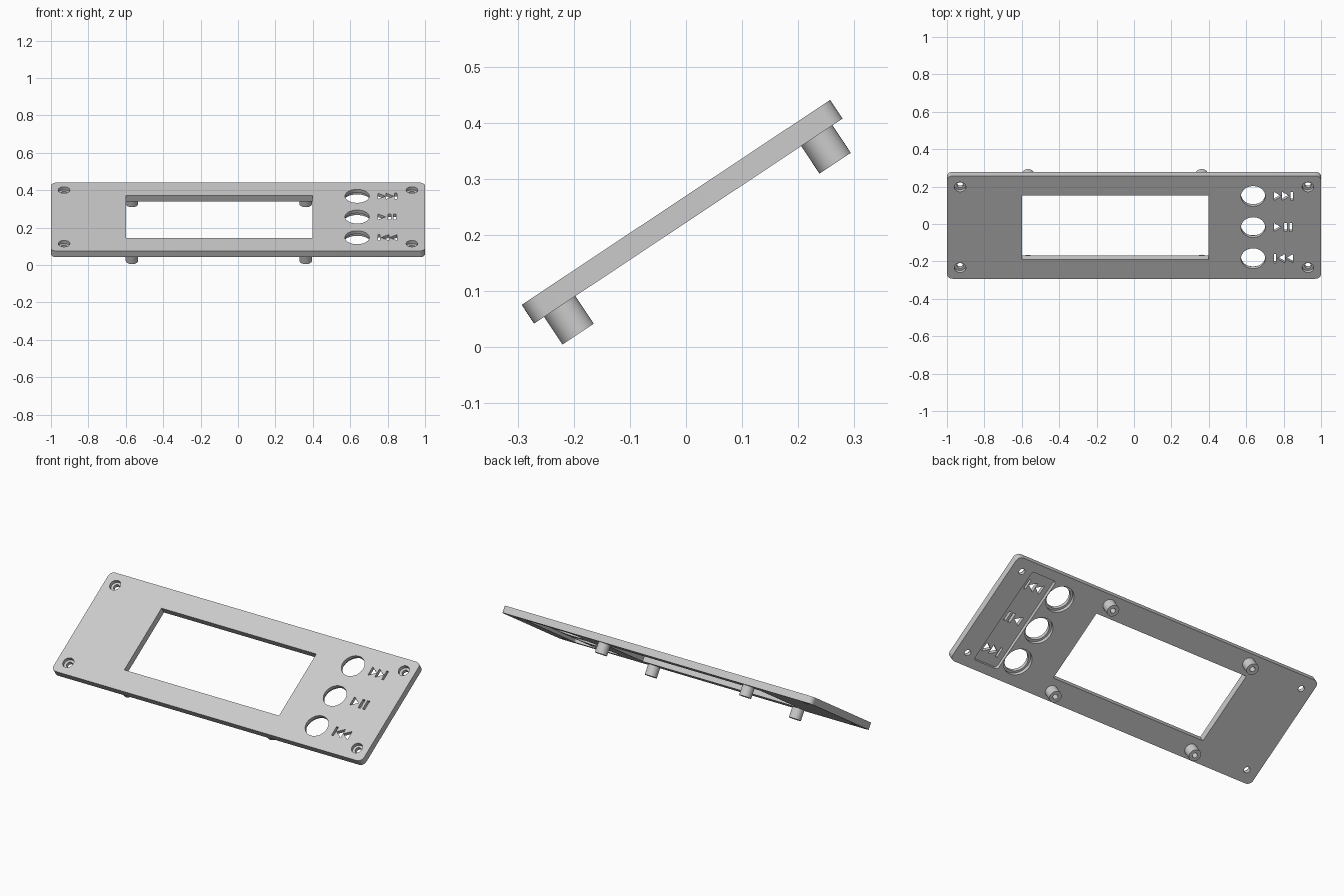
import bpy, bmesh
from math import sin, cos, pi, radians

cube = bpy.data.objects.get("Cube")
if cube:
    bpy.data.objects.remove(cube, do_unlink=True)

TILT = radians(33.6)
CENTRE = (0, -0.018, 0.258)
THICK = 0.04
RECESS = -0.02          # floor level of every pocket

grey = bpy.data.materials.new("light_grey")
grey.use_nodes = True
grey.diffuse_color = (0.6, 0.6, 0.6, 1)
grey.node_tree.nodes["Principled BSDF"].inputs["Base Color"].default_value = (0.6, 0.6, 0.6, 1)


# Outlines in the plane of the panel
def circle(x, y, r, n=48):
    return [(x + r * cos(2 * pi * i / n), y + r * sin(2 * pi * i / n)) for i in range(n)]


def rect(x0, x1, y0, y1):
    return [(x0, y0), (x1, y0), (x1, y1), (x0, y1)]


def rounded_rect(x0, x1, y0, y1, r, n=8):
    pts = []
    corners = [(x1 - r, y1 - r), (x0 + r, y1 - r), (x0 + r, y0 + r), (x1 - r, y0 + r)]
    for q, (cx, cy) in enumerate(corners):
        for i in range(n + 1):
            a = pi / 2 * (q + i / n)
            pts.append((cx + r * cos(a), cy + r * sin(a)))
    return pts


def solid(name, outlines, low, high):
    """Extrude flat outlines between two heights into one object."""
    bm = bmesh.new()
    for pts in outlines:
        bottom = [bm.verts.new((x, y, low)) for x, y in pts]
        top = [bm.verts.new((x, y, high)) for x, y in pts]
        bm.faces.new(bottom[::-1])
        bm.faces.new(top)
        for i in range(len(pts)):
            j = (i + 1) % len(pts)
            bm.faces.new((bottom[i], bottom[j], top[j], top[i]))
    bmesh.ops.recalc_face_normals(bm, faces=bm.faces)
    mesh = bpy.data.meshes.new(name)
    bm.to_mesh(mesh)
    bm.free()
    mesh.materials.append(grey)
    obj = bpy.data.objects.new(name, mesh)
    bpy.context.collection.objects.link(obj)
    return obj


def cut(obj, outlines, low, high):
    """Subtract extruded outlines and bake the result."""
    cutter = solid("cutter", outlines, low, high)
    cutter.hide_render = True
    mod = obj.modifiers.new("cut", 'BOOLEAN')
    mod.operation = 'DIFFERENCE'
    mod.solver = 'EXACT'
    mod.object = cutter
    deps = bpy.context.evaluated_depsgraph_get()
    mesh = bpy.data.meshes.new_from_object(obj.evaluated_get(deps))
    obj.modifiers.clear()
    obj.data = mesh
    bpy.data.objects.remove(cutter, do_unlink=True)


def finish(obj):
    obj.rotation_euler = (TILT, 0, 0)
    obj.location = CENTRE
    bpy.ops.object.select_all(action='DESELECT')
    obj.select_set(True)
    bpy.context.view_layer.objects.active = obj
    bpy.ops.object.shade_smooth_by_angle(angle=radians(30))


# Face plate with rounded corners
plate = solid("face_plate", [rounded_rect(-1, 1, -0.33, 0.33, 0.03)], -THICK, 0)

# Pockets: screw counterbores in front, button and icon recesses behind
screws = [(sx * 0.93, sy * 0.259) for sx in (-1, 1) for sy in (-1, 1)]
buttons = [(0.637, y) for y in (-0.2, 0, 0.2)]
cut(plate, [circle(x, y, 0.031) for x, y in screws], RECESS, 0.1)
cut(plate, [circle(x, y, 0.077) for x, y in buttons], -0.1, RECESS)
cut(plate, [rounded_rect(0.717, 0.875, -0.28, 0.28, 0.015)], -0.1, RECESS)

# Through openings: display window, buttons and screws
openings = [rect(-0.6, 0.397, -0.206, 0.206)]
openings += [circle(x, y, 0.065) for x, y in buttons]
openings += [circle(x, y, 0.017, 32) for x, y in screws]
cut(plate, openings, -0.2, 0.2)


# Control icons: skip back, play and pause, skip forward
def arrow(x0, x1, y):
    return [(x0, y - 0.028), (x1, y), (x0, y + 0.028)]


def bar(x0, x1, y):
    return rect(x0, x1, y - 0.028, y + 0.028)


icons = [arrow(0.748, 0.789, 0.2), arrow(0.792, 0.833, 0.2), bar(0.838, 0.85, 0.2),
         arrow(0.748, 0.789, 0), bar(0.802, 0.817, 0), bar(0.831, 0.846, 0),
         bar(0.748, 0.76, -0.2), arrow(0.806, 0.765, -0.2), arrow(0.85, 0.809, -0.2)]
cut(plate, icons, -0.2, 0.2)
finish(plate)

# Four hollow mounting posts behind the window
for side, x in (("right", -0.567), ("left", 0.362)):
    for end, y in (("lower", -0.275), ("upper", 0.275)):
        post = solid(f"{end}_{side}_post", [circle(x, y, 0.0335)], -0.099, -THICK)
        cut(post, [circle(x, y, 0.014, 32)], -0.2, -THICK - 0.005)
        finish(post)
